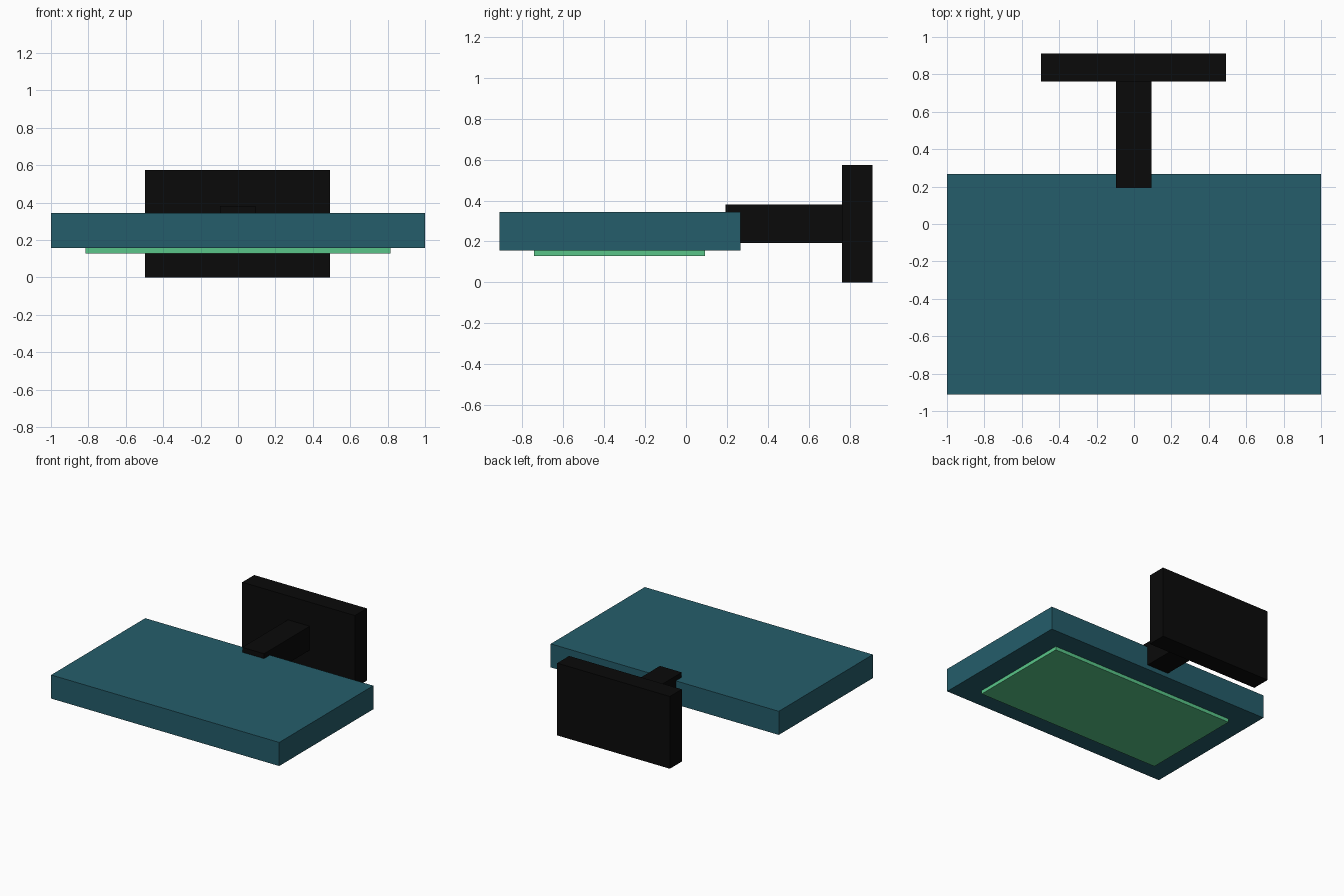
import bpy
from mathutils import Vector

if "Cube" in bpy.data.objects:
    bpy.data.objects.remove(bpy.data.objects["Cube"])


def material(name, rgb):
    m = bpy.data.materials.new(name)
    m.diffuse_color = (*rgb, 1)
    m.use_nodes = True
    m.node_tree.nodes["Principled BSDF"].inputs["Base Color"].default_value = m.diffuse_color
    return m


def box(name, lo, hi, mat):
    """Axis-aligned box between two opposite corners."""
    lo, hi = Vector(lo), Vector(hi)
    bpy.ops.mesh.primitive_cube_add(size=1, location=(lo + hi) / 2)
    ob = bpy.context.object
    ob.name = name
    ob.scale = hi - lo
    bpy.ops.object.transform_apply(location=False, rotation=False, scale=True)
    ob.data.materials.append(mat)
    return ob


teal = material("teal_casing", (0.018, 0.11, 0.145))
green = material("green_panel", (0.10, 0.56, 0.25))
black = material("black_mount", (0.003, 0.003, 0.003))

# Flat housing
box("housing", (-1, -0.912, 0.156), (1, 0.266, 0.343), teal)

# Panel standing slightly proud of the underside
box("panel", (-0.816, -0.743, 0.128), (0.816, 0.092, 0.17), green)

# Arm sunk into the housing's back edge, and the base plate behind it
box("arm", (-0.097, 0.192, 0.192), (0.094, 0.78, 0.382), black)
box("base_plate", (-0.497, 0.763, 0), (0.491, 0.912, 0.573), black)
